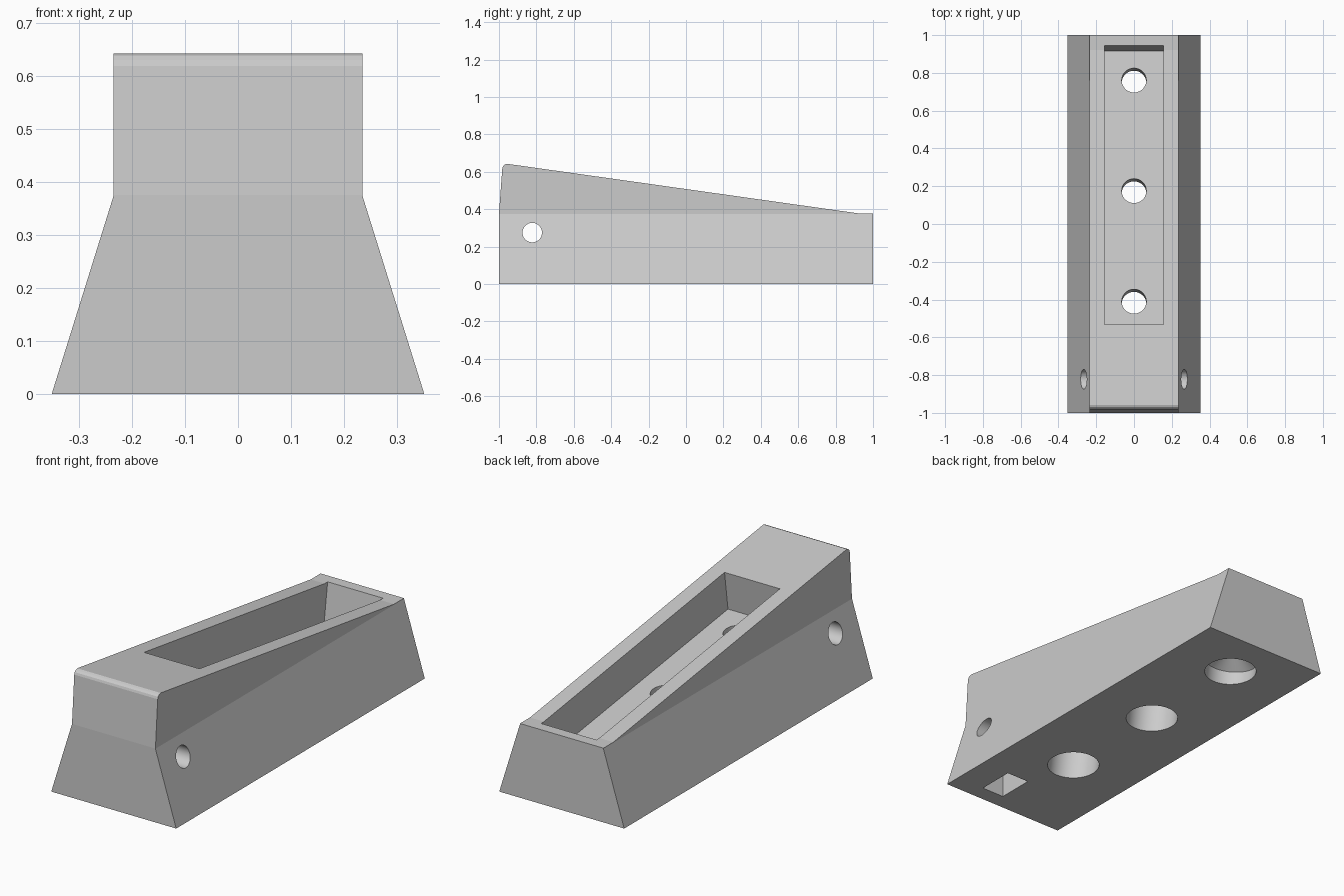
import bpy
import bmesh
import math
from mathutils import Matrix, Vector

cube = bpy.data.objects.get("Cube")
if cube:
    bpy.data.objects.remove(cube, do_unlink=True)

SLOPE = math.atan(0.14)
# Frame lying on the sloping top: local z is the surface normal
TILT = Matrix.Translation((0, 0, 0.509)) @ Matrix.Rotation(-SLOPE, 4, "X")

grey = bpy.data.materials.new("light grey")
grey.use_nodes = True
grey.diffuse_color = (0.6, 0.6, 0.6, 1)
grey.node_tree.nodes["Principled BSDF"].inputs["Base Color"].default_value = (0.6, 0.6, 0.6, 1)


def finish(name, bm, matrix=Matrix()):
    bm.transform(matrix)
    bmesh.ops.recalc_face_normals(bm, faces=bm.faces)
    mesh = bpy.data.meshes.new(name)
    bm.to_mesh(mesh)
    bm.free()
    mesh.materials.append(grey)
    obj = bpy.data.objects.new(name, mesh)
    bpy.context.collection.objects.link(obj)
    return obj


def prism(name, points, half, axis):
    """Extrude a profile by +-half along the x or y axis."""
    place = {"x": lambda a, b: (-half, a, b), "y": lambda a, b: (a, -half, b)}[axis]
    shift = Vector((2 * half, 0, 0)) if axis == "x" else Vector((0, 2 * half, 0))
    bm = bmesh.new()
    face = bm.faces.new([bm.verts.new(place(*p)) for p in points])
    extruded = bmesh.ops.extrude_face_region(bm, geom=[face], use_keep_orig=True)["geom"]
    bmesh.ops.translate(bm, vec=shift, verts=[v for v in extruded if isinstance(v, bmesh.types.BMVert)])
    return finish(name, bm)


def box(name, low, high, matrix=Matrix()):
    low, high = Vector(low), Vector(high)
    bm = bmesh.new()
    bmesh.ops.create_cube(bm, size=1)
    bmesh.ops.scale(bm, vec=high - low, verts=bm.verts)
    bmesh.ops.translate(bm, vec=(low + high) / 2, verts=bm.verts)
    return finish(name, bm, matrix)


def lathe(name, profile, matrix, sides=96):
    """Closed solid of revolution about local z from (radius, z) pairs."""
    bm = bmesh.new()
    turns = [2 * math.pi * i / sides for i in range(sides)]
    rings = [[bm.verts.new((r * math.cos(t), r * math.sin(t), z)) for t in turns] for r, z in profile]
    for a, b in zip(rings, rings[1:]):
        for i in range(sides):
            j = (i + 1) % sides
            bm.faces.new((a[i], a[j], b[j], b[i]))
    bm.faces.new(rings[0])
    bm.faces.new(rings[-1])
    return finish(name, bm, matrix)


def combine(target, tool, operation="DIFFERENCE"):
    mod = target.modifiers.new("cut", "BOOLEAN")
    mod.operation, mod.object, mod.solver = operation, tool, "EXACT"
    bpy.context.view_layer.objects.active = target
    bpy.ops.object.modifier_apply(modifier=mod.name)
    bpy.data.objects.remove(tool, do_unlink=True)


# Wedge body: flared cross-section trimmed by the side profile
body = prism("wedge_body", [(-0.352, 0), (0.352, 0), (0.235, 0.375), (0.235, 0.8),
                            (-0.235, 0.8), (-0.235, 0.375)], 1.2, "y")
side = prism("side_profile", [(-1, 0), (1, 0), (1, 0.378), (0.92, 0.378), (-0.958, 0.643),
                              (-0.97, 0.639), (-0.978, 0.631), (-0.982, 0.62), (-1, 0.376)], 0.6, "x")
combine(body, side, "INTERSECT")

# Long pocket sunk square to the sloping top
combine(body, box("pocket", (-0.156, -0.538, -0.2), (0.156, 0.953, 0.2), TILT))

# Three countersunk screw holes, wide end at the base
for along in (-0.386, 0.205, 0.796):
    hole = [(0.065, -0.1), (0.065, -0.3), (0.125, -0.35), (0.125, -0.8)]
    combine(body, lathe("screw_hole", hole, TILT @ Matrix.Translation((0, along, 0))))

# Cross pin hole and the square nut slot below it
across = Matrix.Translation((0, -0.822, 0.275)) @ Matrix.Rotation(math.pi / 2, 4, "Y")
combine(body, lathe("pin_hole", [(0.052, -0.6), (0.052, 0.6)], across))
combine(body, box("nut_slot", (0.067, -0.917, -0.1), (0.194, -0.727, 0.37)))

# Smooth only the round bores
bpy.ops.object.select_all(action="DESELECT")
body.select_set(True)
bpy.context.view_layer.objects.active = body
bpy.ops.object.shade_smooth_by_angle(angle=math.radians(4))
